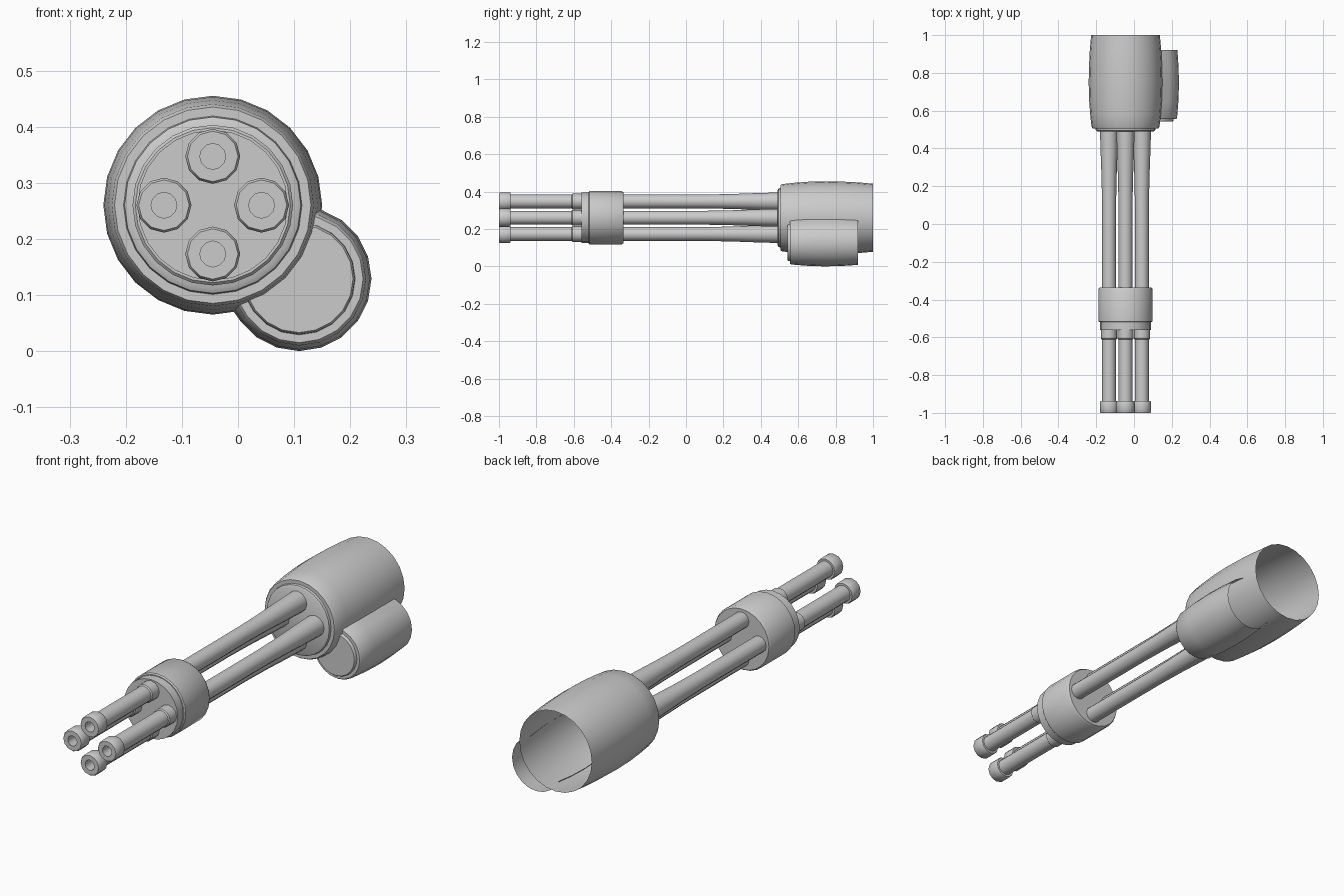
import bpy, bmesh, math

if "Cube" in bpy.data.objects:
    bpy.data.objects.remove(bpy.data.objects["Cube"])

AX, AZ = -0.045, 0.26          # main axis of the barrel cluster


def lathe(name, profile, cx, cz, sides, edit=None, turn=0.0):
    """Revolve (y, radius) points around an axis parallel to y."""
    bm = bmesh.new()
    rings = []
    for y, r in profile:
        ring = []
        for i in range(sides):
            a = 2 * math.pi * i / sides + turn
            ring.append(bm.verts.new((cx + r * math.cos(a), y, cz + r * math.sin(a))))
        rings.append(ring)
    bm.faces.new(rings[0])
    for p, q in zip(rings, rings[1:]):
        for i in range(sides):
            j = (i + 1) % sides
            bm.faces.new((p[i], q[i], q[j], p[j]))
    if edit:
        edit(bm)
    bmesh.ops.recalc_face_normals(bm, faces=bm.faces)
    me = bpy.data.meshes.new(name)
    bm.to_mesh(me)
    bm.free()
    ob = bpy.data.objects.new(name, me)
    bpy.context.collection.objects.link(ob)
    bpy.ops.object.select_all(action='DESELECT')
    ob.select_set(True)
    bpy.context.view_layer.objects.active = ob
    bpy.ops.object.shade_smooth_by_angle(angle=math.radians(35))
    return ob


def trim_to_housing(bm):
    """Pull buried vertices out to the housing wall and drop the hidden strip."""
    moved = set()
    for v in bm.verts:
        dx, dz = v.co.x - AX, v.co.z - AZ
        d = math.hypot(dx, dz)
        wall = 0.193 - 0.012 * ((v.co.y - 0.75) / 0.25) ** 2 - 0.005
        if d < wall:
            v.co.x, v.co.z = AX + dx * wall / d, AZ + dz * wall / d
            moved.add(v)
    hidden = [f for f in bm.faces if all(v in moved for v in f.verts)]
    bmesh.ops.delete(bm, geom=hidden, context='FACES')


# main housing, open at the back
lathe("housing", [(0.49, 0.148), (0.495, 0.157), (0.506, 0.159), (0.506, 0.175),
                  (0.515, 0.180), (0.58, 0.187), (0.66, 0.193), (0.75, 0.195),
                  (0.84, 0.193), (0.92, 0.189), (1.0, 0.182)], AX, AZ, 24)

# side drum, open at the back and merged into the housing
lathe("side_drum", [(0.542, 0.096), (0.546, 0.099), (0.555, 0.100), (0.555, 0.114),
                    (0.562, 0.119), (0.65, 0.126), (0.74, 0.129), (0.83, 0.127),
                    (0.92, 0.121)], 0.109, 0.129, 20, trim_to_housing)

# clamp around the barrels with a smaller front plate
lathe("barrel_clamp", [(-0.56, 0.134), (-0.52, 0.134), (-0.52, 0.138), (-0.515, 0.143),
                       (-0.345, 0.143), (-0.335, 0.137), (-0.335, 0.0005)], AX, AZ, 24)

# four barrels with hollow muzzles, collars and flared roots
barrel = [(-0.95, 0.023), (-1.0, 0.023), (-1.0, 0.045), (-0.994, 0.049),
          (-0.945, 0.049), (-0.938, 0.046), (-0.938, 0.037), (-0.612, 0.037),
          (-0.607, 0.042), (-0.555, 0.042), (-0.555, 0.037), (0.1, 0.037),
          (0.25, 0.040), (0.4, 0.0455), (0.495, 0.048)]
for k in range(4):
    a = k * math.pi / 2
    lathe(f"barrel_{k + 1}", barrel, AX + 0.087 * math.cos(a), AZ + 0.087 * math.sin(a), 12)
